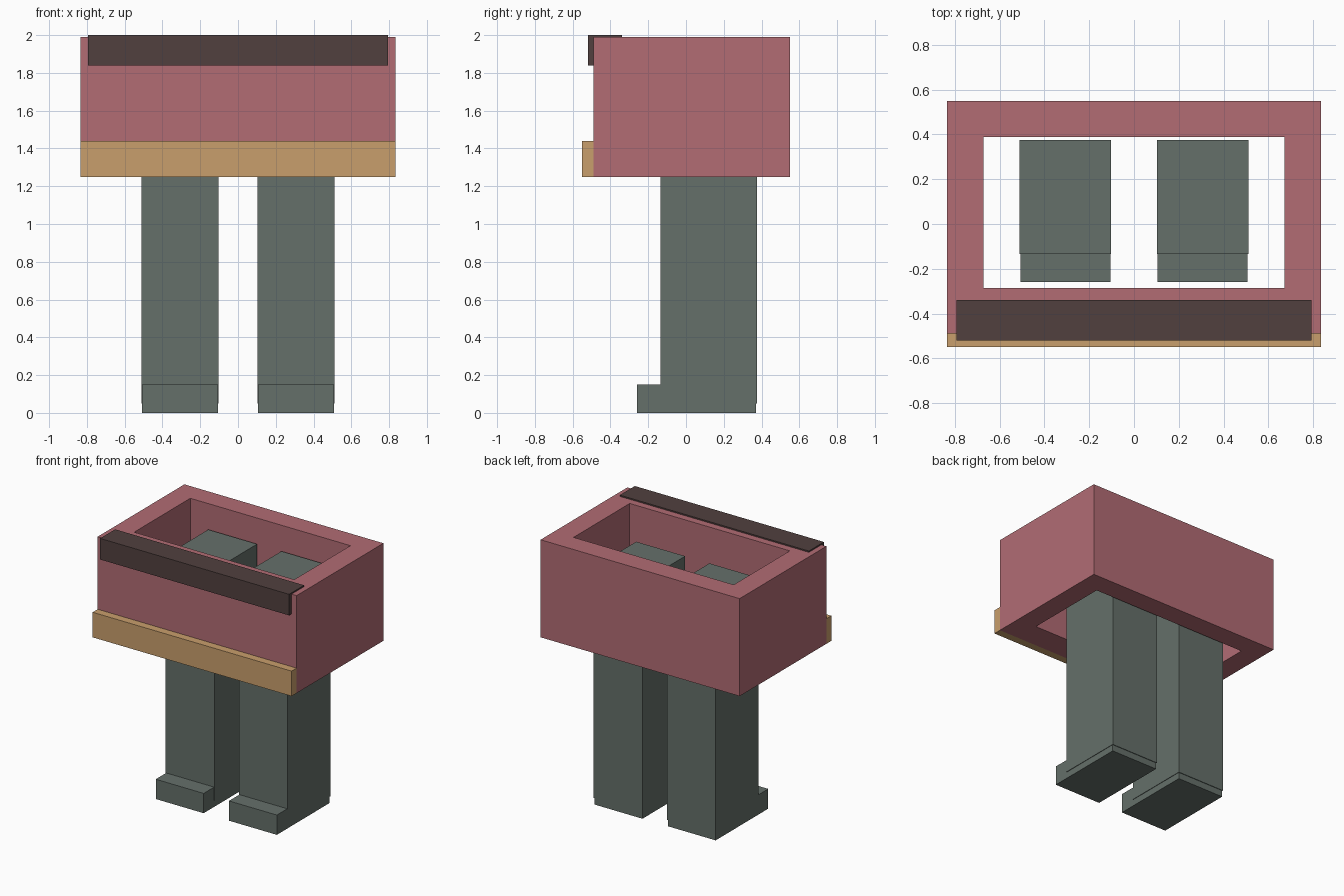
import bpy
import bmesh

old = bpy.data.objects.get("Cube")
if old:
    bpy.data.objects.remove(old, do_unlink=True)


def srgb(r, g, b):
    def lin(c):
        c /= 255
        return c / 12.92 if c <= 0.04045 else ((c + 0.055) / 1.055) ** 2.4
    return (lin(r), lin(g), lin(b), 1)


def material(name, colour):
    mat = bpy.data.materials.new(name)
    mat.use_nodes = True
    mat.diffuse_color = colour
    mat.node_tree.nodes["Principled BSDF"].inputs["Base Color"].default_value = colour
    return mat


def finish(name, bm, mat):
    bmesh.ops.recalc_face_normals(bm, faces=bm.faces)
    mesh = bpy.data.meshes.new(name)
    bm.to_mesh(mesh)
    bm.free()
    mesh.materials.append(mat)
    obj = bpy.data.objects.new(name, mesh)
    bpy.context.collection.objects.link(obj)
    return obj


def box(name, xs, ys, zs, mat):
    """Box spanning the given (low, high) ranges."""
    bm = bmesh.new()
    bmesh.ops.create_cube(bm, size=1)
    for v in bm.verts:
        v.co = [lo + (c + 0.5) * (hi - lo) for c, (lo, hi) in zip(v.co, (xs, ys, zs))]
    return finish(name, bm, mat)


def frame(name, outer, inner, zs, mat):
    """Rectangular wall ring, open at the top and the bottom."""
    bm = bmesh.new()
    loops = []
    for (half_x, y0, y1), z in ((outer, zs[0]), (outer, zs[1]), (inner, zs[1]), (inner, zs[0])):
        corners = ((-half_x, y0), (half_x, y0), (half_x, y1), (-half_x, y1))
        loops.append([bm.verts.new((x, y, z)) for x, y in corners])
    for i in range(4):
        a, b = loops[i], loops[(i + 1) % 4]
        for j in range(4):
            k = (j + 1) % 4
            bm.faces.new((a[j], a[k], b[k], b[j]))
    return finish(name, bm, mat)


red = material("dusty red", srgb(178, 108, 116))
tan = material("tan", srgb(201, 159, 108))
brown = material("dark brown", srgb(81, 64, 63))
grey = material("green grey", srgb(101, 112, 106))

# Hollow body with a front trim at the bottom and a bar over the top front edge
frame("body", (0.835, -0.49, 0.55), (0.672, -0.285, 0.388), (1.25, 1.99), red)
box("front_trim", (-0.835, 0.835), (-0.55, -0.49), (1.25, 1.44), tan)
box("top_bar", (-0.793, 0.793), (-0.52, -0.34), (1.84, 2.0), brown)

# Legs and feet
for side, s in (("left", 1), ("right", -1)):
    box(side + "_leg", sorted((s * 0.102, s * 0.512)), (-0.135, 0.375), (0.05, 1.8), grey)
    box(side + "_foot", sorted((s * 0.106, s * 0.508)), (-0.26, 0.37), (0, 0.15), grey)
